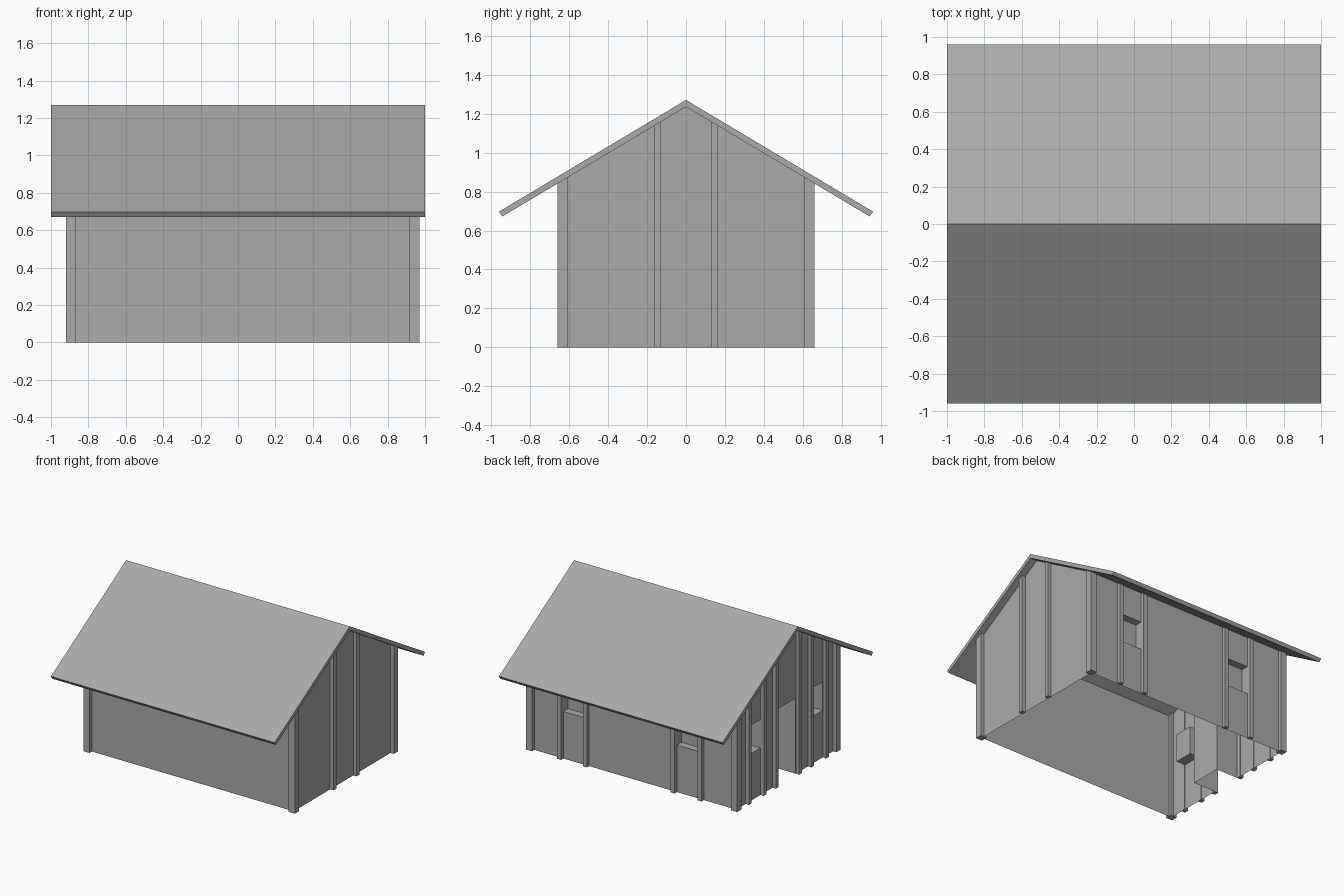
import bpy, bmesh
from mathutils import Vector

if "Cube" in bpy.data.objects:
    bpy.data.objects.remove(bpy.data.objects["Cube"])

grey = bpy.data.materials.new("plain_grey")
grey.use_nodes = True
grey.diffuse_color = (0.4, 0.4, 0.4, 1)
grey.node_tree.nodes["Principled BSDF"].inputs["Base Color"].default_value = (0.4, 0.4, 0.4, 1)

# Main sizes
RIDGE, SLOPE = 1.235, 0.594           # underside of the roof
X0, X1, Y = -0.89, 0.94, 0.63         # wall planes
PROUD = 0.03                          # how far posts stand out
SILL, HEAD = 0.38, 0.61


def under_roof(y):
    return RIDGE - SLOPE * abs(y)


def finish(bm, name):
    mesh = bpy.data.meshes.new(name)
    bm.to_mesh(mesh)
    bm.free()
    mesh.materials.append(grey)
    obj = bpy.data.objects.new(name, mesh)
    bpy.context.collection.objects.link(obj)
    return obj


def post(name, xa, xb, ya, yb):
    """Square post whose top follows the roof slope."""
    bm = bmesh.new()
    bmesh.ops.create_cube(bm, size=1)
    for v in bm.verts:
        v.co.x = xb if v.co.x > 0 else xa
        v.co.y = yb if v.co.y > 0 else ya
        v.co.z = under_roof(v.co.y) + 0.004 if v.co.z > 0 else 0
    return finish(bm, name)


# Roof: a folded slab extruded along x
bm = bmesh.new()
profile = [(-0.96, 0.697), (0, 1.27), (0.96, 0.697),
           (0.943, 0.672), (0, RIDGE), (-0.943, 0.672)]
ends = [[bm.verts.new((x, y, z)) for y, z in profile] for x in (-1, 1)]
for i in range(6):
    j = (i + 1) % 6
    bm.faces.new((ends[0][i], ends[0][j], ends[1][j], ends[1][i]))
for e in ends:
    bm.faces.new((e[0], e[1], e[4], e[5]))
    bm.faces.new((e[1], e[2], e[3], e[4]))
bmesh.ops.recalc_face_normals(bm, faces=bm.faces)
finish(bm, "roof")

# Walls: thin shell, open below, with recessed windows and doorway
bm = bmesh.new()
outline = [(-Y, 0), (-Y, under_roof(Y)), (0, RIDGE), (Y, under_roof(Y)), (Y, 0)]
left = [bm.verts.new((X0, y, z)) for y, z in outline]
right = [bm.verts.new((X1, y, z)) for y, z in outline]
bm.faces.new(left[::-1])
bm.faces.new(right)
bm.faces.new((left[0], left[1], right[1], right[0]))
bm.faces.new((left[3], left[4], right[4], right[3]))
bmesh.ops.recalc_face_normals(bm, faces=bm.faces)
if any(f.normal.x < -0.9 and f.calc_center_median().x > 0 for f in bm.faces):
    bmesh.ops.reverse_faces(bm, faces=bm.faces)

BACK, ENTRY = Vector((0, 1, 0)), Vector((-1, 0, 0))


def cut(wall, axis, places):
    for p in places:
        faces = [f for f in bm.faces if f.normal.dot(wall) > 0.9]
        geom = set(faces) | {e for f in faces for e in f.edges} | {v for f in faces for v in f.verts}
        co, no = Vector(), Vector()
        co[axis], no[axis] = p, 1
        bmesh.ops.bisect_plane(bm, geom=list(geom), plane_co=co, plane_no=no)


def recess(wall, axis, a, b, bottom, depth):
    faces = []
    for f in bm.faces:
        c = f.calc_center_median()
        if f.normal.dot(wall) > 0.9 and a < c[axis] < b and bottom < c.z < HEAD:
            faces.append(f)
    out = bmesh.ops.extrude_face_region(bm, geom=faces)["geom"]
    old = [f for f in faces if f.is_valid]
    if old:
        bmesh.ops.delete(bm, geom=old, context="FACES")
    verts = [g for g in out if isinstance(g, bmesh.types.BMVert)]
    bmesh.ops.translate(bm, verts=verts, vec=wall * -depth)


back_windows = [(0.46, 0.655), (-0.565, -0.36)]
end_windows = [(0.32, 0.475), (-0.475, -0.32)]
door = (-0.13, 0.13)
cut(BACK, 0, [p for w in back_windows for p in w])
cut(ENTRY, 1, [p for w in end_windows + [door] for p in w])
for wall in (BACK, ENTRY):
    cut(wall, 2, (SILL, HEAD))
for w in back_windows:
    recess(BACK, 0, *w, SILL, 0.06)
for w in end_windows:
    recess(ENTRY, 1, *w, SILL, 0.08)
recess(ENTRY, 1, *door, 0, 0.2)
# The doorway has no threshold
floor = [f for f in bm.faces if all(v.co.z < 0.001 for v in f.verts)]
bmesh.ops.delete(bm, geom=floor, context="FACES")
finish(bm, "walls")

# Corner posts
for side, s in (("front", -1), ("back", 1)):
    ya, yb = sorted((s * (Y + PROUD), s * (Y - 0.025)))
    post(side + "_right_corner_post", X0 - PROUD, X0 + 0.025, ya, yb)
    post(side + "_left_corner_post", X1 - 0.025, X1 + PROUD, ya, yb)

# Posts on the plain gable, the entry gable and the back wall
W = 0.0175
for y in (-0.148, 0.148):
    post("gable_post", X1 - 0.004, X1 + PROUD, y - W, y + W)
for y in (0.148, 0.302, 0.493):
    for s in (-1, 1):
        post("entry_post", X0 - PROUD, X0 + 0.004, s * y - W, s * y + W)
for a, b in back_windows:
    for x in (a - W, b + W):
        post("back_post", x - W, x + W, Y - 0.004, Y + PROUD)
